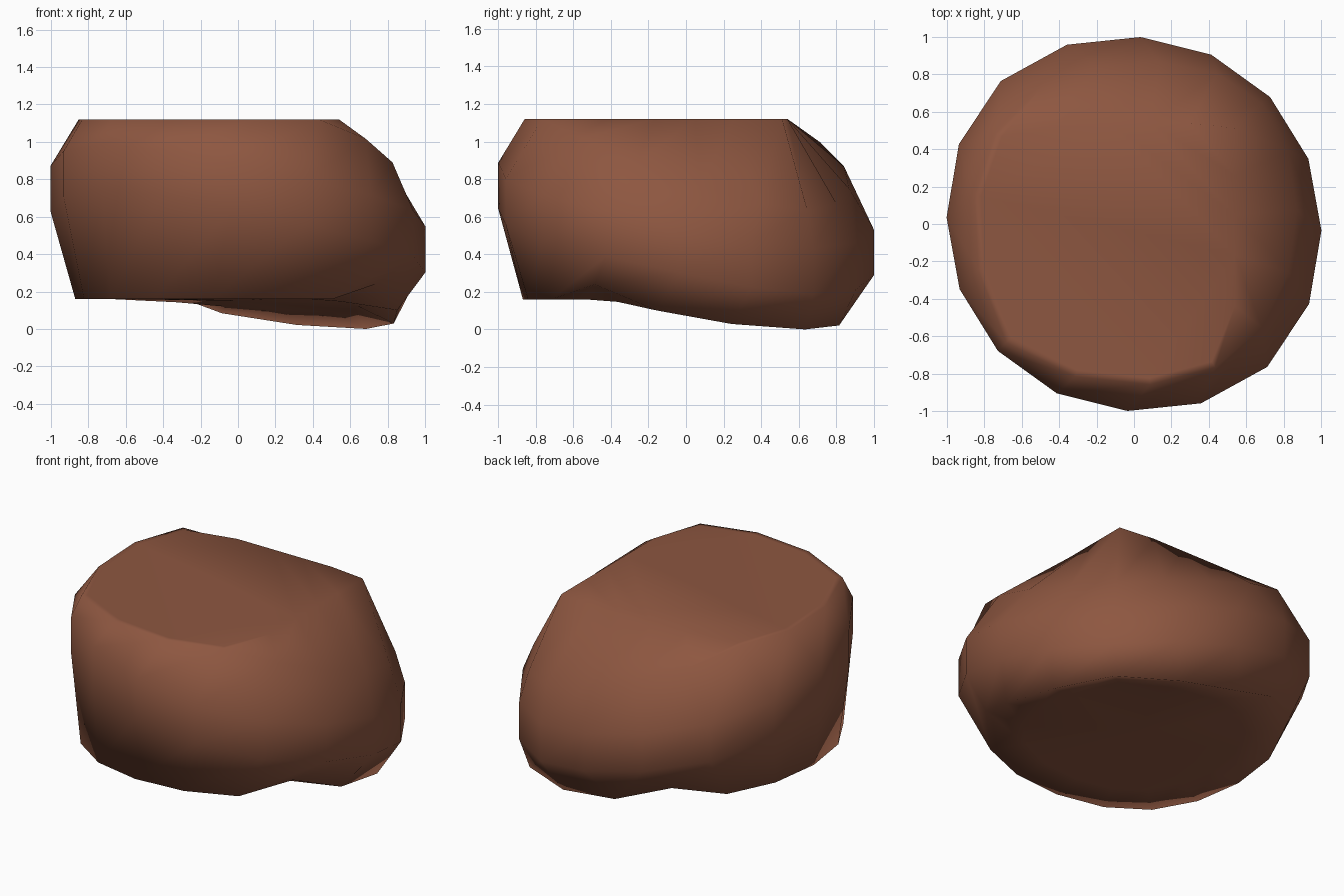
import bpy, bmesh, math

if "Cube" in bpy.data.objects:
    bpy.data.objects.remove(bpy.data.objects["Cube"])

N = 16
OFFSET = -2.0          # degrees from the tilt axis (the +x +y diagonal)
R2 = math.sqrt(2)


def ring(bm, plan, height, limit=None, inset=1.0):
    """Ring of points; s runs along the +x +y diagonal, d across it."""
    verts = []
    for i in range(N):
        a = math.radians(OFFSET + i * 360 / N)
        s, d = (inset * c for c in plan(a))
        x, y = (s - d) / R2, (s + d) / R2
        if limit:                       # pull back to a straight-edged facet
            k = min(1.0, limit / max(x, y, 0.01))
            x, y = x * k, y * k
        verts.append(bm.verts.new((x, y, height(s))))
    return verts


def bridge(bm, lower, upper):
    for i in range(N):
        j = (i + 1) % N
        bm.faces.new((lower[i], lower[j], upper[j], upper[i]))


# plan outlines, as (s, d) for an angle
def belt(a):
    r = 0.995 + 0.05 * math.sin(a) ** 6
    return r * math.cos(a), r * math.sin(a)


def rim(a):
    c, n = math.cos(a), math.sin(a)
    return 0.94 * c - 0.12 * abs(n) * (1 + c), (0.87 + 0.15 * c) * n


def shoulder(a):                        # the rim turned half round
    s, d = rim(a + math.pi)
    return -s, -d


def rim_height(s):
    return max(0.0, 0.33 - 0.55 * s + 0.225 * s * s) if s > 0.1 else 0.16


def shoulder_height(s):
    return min(1.12, 1.05 - 0.36 * s - 0.09 * s * s) if s > -0.15 else 1.12


def tilt(s):
    return -0.2 * s - 0.08 * s ** 3


bm = bmesh.new()
rings = [
    # underside, level at one end and sinking towards the drooping rim
    ring(bm, rim, lambda s: 0.16 - 0.1 * max(s, 0), inset=0.75),
    # bottom rim
    ring(bm, rim, rim_height),
    # belt, lower and upper edge
    ring(bm, belt, lambda s: 0.465 + tilt(s)),
    ring(bm, belt, lambda s: 0.71 + tilt(s)),
    # tilted shoulder, cut off level at the top
    ring(bm, shoulder, shoulder_height),
    # level top facet
    ring(bm, shoulder, lambda s: 1.12, limit=0.54, inset=0.96),
]
for lo, up in zip(rings, rings[1:]):
    bridge(bm, lo, up)

# caps
bm.faces.new(rings[-1])
centre = bm.verts.new((0, 0, 0.15))
for i in range(N):
    bm.faces.new((rings[0][(i + 1) % N], rings[0][i], centre))

bmesh.ops.recalc_face_normals(bm, faces=bm.faces[:])
for f in bm.faces:
    f.smooth = True

# stand it on the ground
low = min(v.co.z for v in bm.verts)
for v in rings[1]:
    if v.co.z < 0.15:
        v.co.z -= low

mesh = bpy.data.meshes.new("boulder")
bm.to_mesh(mesh)
bm.free()
boulder = bpy.data.objects.new("boulder", mesh)
bpy.context.collection.objects.link(boulder)

brown = bpy.data.materials.new("reddish brown")
brown.diffuse_color = (0.27, 0.095, 0.052, 1)
brown.use_nodes = True
brown.node_tree.nodes["Principled BSDF"].inputs["Base Color"].default_value = brown.diffuse_color
mesh.materials.append(brown)
